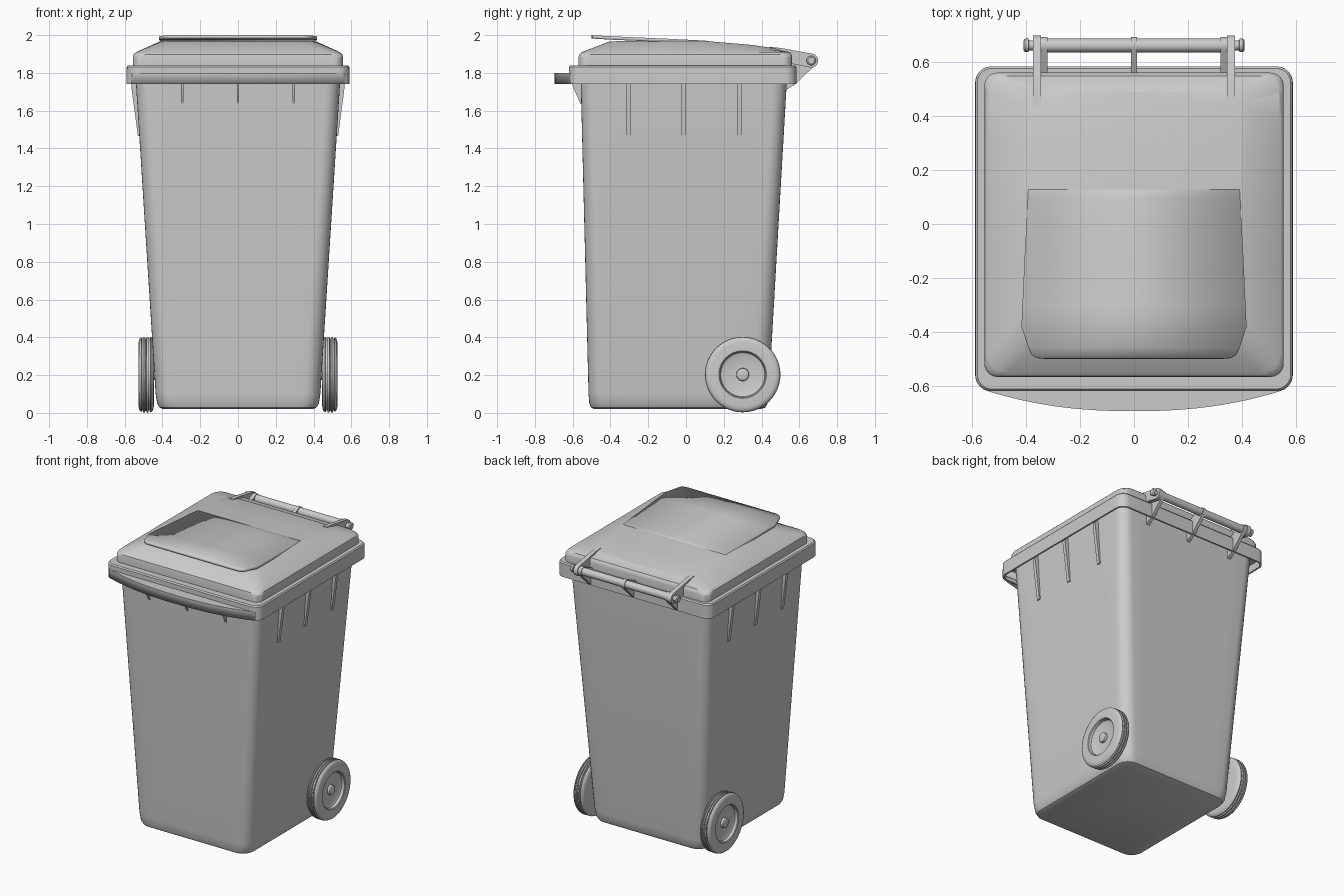
import bpy, bmesh, math
from mathutils import Vector

if "Cube" in bpy.data.objects:
    bpy.data.objects.remove(bpy.data.objects["Cube"])


def make(name, bm):
    bmesh.ops.remove_doubles(bm, verts=bm.verts, dist=1e-5)
    bmesh.ops.recalc_face_normals(bm, faces=bm.faces)
    me = bpy.data.meshes.new(name)
    bm.to_mesh(me)
    bm.free()
    ob = bpy.data.objects.new(name, me)
    bpy.context.collection.objects.link(ob)
    return ob


def lerp_table(table, t):
    for (a, va), (b, vb) in zip(table, table[1:]):
        if t <= b:
            return va + (vb - va) * (t - a) / (b - a)
    return table[-1][1]


def ring(hx, y0, y1, r, z, arc=7, side=10):
    """Rounded rectangle; z is a number or a function of y."""
    corners = [(hx - r, y1 - r, 0), (-hx + r, y1 - r, 90),
               (-hx + r, y0 + r, 180), (hx - r, y0 + r, 270)]
    pts = []
    for i, (cx, cy, a0) in enumerate(corners):
        for k in range(arc + 1):
            a = math.radians(a0 + 90 * k / arc)
            pts.append((cx + r * math.cos(a), cy + r * math.sin(a)))
        nx, ny, na = corners[(i + 1) % 4]
        a = math.radians(na)
        end = (nx + r * math.cos(a), ny + r * math.sin(a))
        s = pts[-1]
        for k in range(1, side):
            t = k / side
            pts.append((s[0] + (end[0] - s[0]) * t, s[1] + (end[1] - s[1]) * t))
    return [Vector((x, y, z(y) if callable(z) else z)) for x, y in pts]


def loft(name, rings, cap_start=True, cap_end=True):
    bm = bmesh.new()
    vs = [[bm.verts.new(p) for p in rg] for rg in rings]
    n = len(vs[0])
    for a, b in zip(vs, vs[1:]):
        for i in range(n):
            j = (i + 1) % n
            bm.faces.new((a[i], a[j], b[j], b[i]))
    if cap_start:
        bm.faces.new(vs[0])
    if cap_end:
        bm.faces.new(vs[-1])
    return make(name, bm)


def prism(name, pts, axis, lo, hi):
    """Extrude a 2D outline along x (pts = y,z), y (pts = x,z) or z (pts = x,y)."""
    def at(p, c):
        return Vector({'x': (c, p[0], p[1]), 'y': (p[0], c, p[1]), 'z': (p[0], p[1], c)}[axis])
    return loft(name, [[at(p, lo) for p in pts], [at(p, hi) for p in pts]])


def lathe(name, prof, cy, cz, seg=48):
    """Revolve (x, radius) points about an axis parallel to x."""
    rings = [[Vector((x, cy + r * math.cos(2 * math.pi * k / seg), cz + r * math.sin(2 * math.pi * k / seg)))
              for k in range(seg)] for x, r in prof]
    return loft(name, rings)


# tapered body with rounded foot
loft("bin_body", [ring(.395, -.485, .395, .07, .02), ring(.415, -.503, .42, .08, .028),
                  ring(.428, -.512, .432, .085, .05), ring(.436, -.516, .438, .085, .10),
                  ring(.54, -.557, .533, .075, 1.74), ring(.542, -.559, .535, .075, 1.80)])

# rim with hollow skirt
loft("rim", [ring(.53, -.55, .525, .07, 1.79), ring(.578, -.608, .573, .05, 1.79),
             ring(.578, -.608, .573, .05, 1.74), ring(.59, -.62, .585, .06, 1.74),
             ring(.589, -.62, .585, .06, 1.832), ring(.582, -.613, .578, .055, 1.84)])

# bowed front grip, open underneath
bow = [(-.585, -.57)]
for k in range(25):
    x = -.56 + 1.12 * k / 24
    bow.append((x, -.615 - .08 * (1 - abs(x / .56) ** 2.3)))
bow.append((.585, -.57))
grip = prism("front_grip", bow, 'z', 1.74, 1.80)
bm = bmesh.new()
bm.from_mesh(grip.data)
bmesh.ops.delete(bm, geom=[f for f in bm.faces if f.calc_center_median().z < 1.745], context='FACES_ONLY')
bm.to_mesh(grip.data)
bm.free()
grip.modifiers.new("wall", 'SOLIDIFY').thickness = .012

# lid with sloped shoulders
crown = [(-.45, 1.966), (-.4, 1.967), (-.1, 1.972), (.1, 1.969), (.35, 1.948), (.52, 1.922)]
top = ring(.395, -.40, .49, .06, lambda y: lerp_table(crown, y))
soft = ring(.415, -.42, .505, .07, lambda y: lerp_table(crown, y) - .006)
loft("lid", [ring(.555, -.568, .562, .05, 1.835), ring(.556, -.568, .562, .05, 1.885),
             ring(.553, -.565, .559, .06, 1.898), ring(.54, -.552, .55, .07, 1.91),
             soft, top, [Vector((0, p.y, p.z)) for p in top]], cap_end=False)

# raised lid plate whose front lip overhangs
widths = [(-.5, .33), (-.497, .36), (-.485, .38), (-.46, .392), (-.38, .418), (-.1, .405), (.17, .39)]
heights = [(-.5, 2.0), (-.4, 1.994), (-.1, 1.981), (.1, 1.971), (.17, 1.960)]
ys = sorted({w[0] for w in widths} | {-.3, -.2, 0, .1})
bm = bmesh.new()
rows = [[bm.verts.new((s * lerp_table(widths, y), y, lerp_table(heights, y))) for s in (-1, 1)] for y in ys]
for a, b in zip(rows, rows[1:]):
    bm.faces.new((a[0], a[1], b[1], b[0]))
plate = make("lid_plate", bm)
if plate.data.polygons[0].normal.z < 0:
    plate.data.flip_normals()
sol = plate.modifiers.new("thickness", 'SOLIDIFY')
sol.thickness, sol.offset = .018, -1

# stiffening ribs under the rim
for i, x in enumerate((-.295, 0, .295)):
    prism(f"front_rib_{i}", [(-.54, 1.635), (-.558, 1.635), (-.60, 1.73), (-.60, 1.79), (-.54, 1.79)],
          'x', x - .006, x + .006)
for s in (-1, 1):
    for i, y in enumerate((-.305, -.012, .282)):
        prism(f"side_rib_{i}", [(s * .50, 1.465), (s * .53, 1.465), (s * .565, 1.73),
                                (s * .565, 1.79), (s * .50, 1.79)], 'y', y - .012, y + .012)

# hinge: rod with end caps, rim brackets, lid arms
HY, HZ = .663, 1.865
lathe("hinge_rod", [(-.41, .018), (-.405, .025), (-.392, .025), (-.39, .018), (-.375, .018), (-.375, .026),
                    (.375, .026), (.375, .018), (.39, .018), (.392, .025), (.405, .025), (.41, .018)], HY, HZ, 24)


def eye(r, a0, a1, n=10):
    return [(HY + r * math.cos(math.radians(a0 + (a1 - a0) * k / n)),
             HZ + r * math.sin(math.radians(a0 + (a1 - a0) * k / n))) for k in range(n + 1)]


for i, x in enumerate((-.333, 0, .333)):
    prism(f"hinge_bracket_{i}", [(.53, 1.835), (.53, 1.71), (.58, 1.74)] + eye(.031, -45, 120), 'x', x - .012, x + .012)
for s in (-1, 1):
    prism("hinge_arm", [(.44, 1.90), (.44, 1.938), (.5, 1.932)] + eye(.037, 75, -110) + [(.55, 1.85)],
          'x', s * .36 - .015, s * .36 + .015)

# wheels with grooved tread and recessed hub
wheel = [(.445, .16), (.447, .18), (.453, .193), (.461, .199), (.465, .199), (.467, .191), (.473, .191), (.475, .2),
         (.484, .2), (.486, .192), (.491, .192), (.493, .2), (.502, .2), (.504, .191), (.509, .191), (.511, .198),
         (.518, .194), (.524, .183), (.526, .17), (.526, .126), (.522, .121), (.505, .117), (.499, .105),
         (.499, .034), (.514, .032), (.518, .026), (.519, .01)]
for s, side in ((-1, "left"), (1, "right")):
    lathe(side + "_wheel", [(s * x, r) for x, r in wheel], .30, .203, 64)
lathe("axle", [(-.46, .03), (.46, .03)], .30, .203, 24)

# smooth shading with crisp edges
obs = [o for o in bpy.context.scene.objects if o.type == 'MESH']
for o in obs:
    o.select_set(True)
bpy.context.view_layer.objects.active = obs[0]
bpy.ops.object.shade_smooth_by_angle(angle=math.radians(32))
